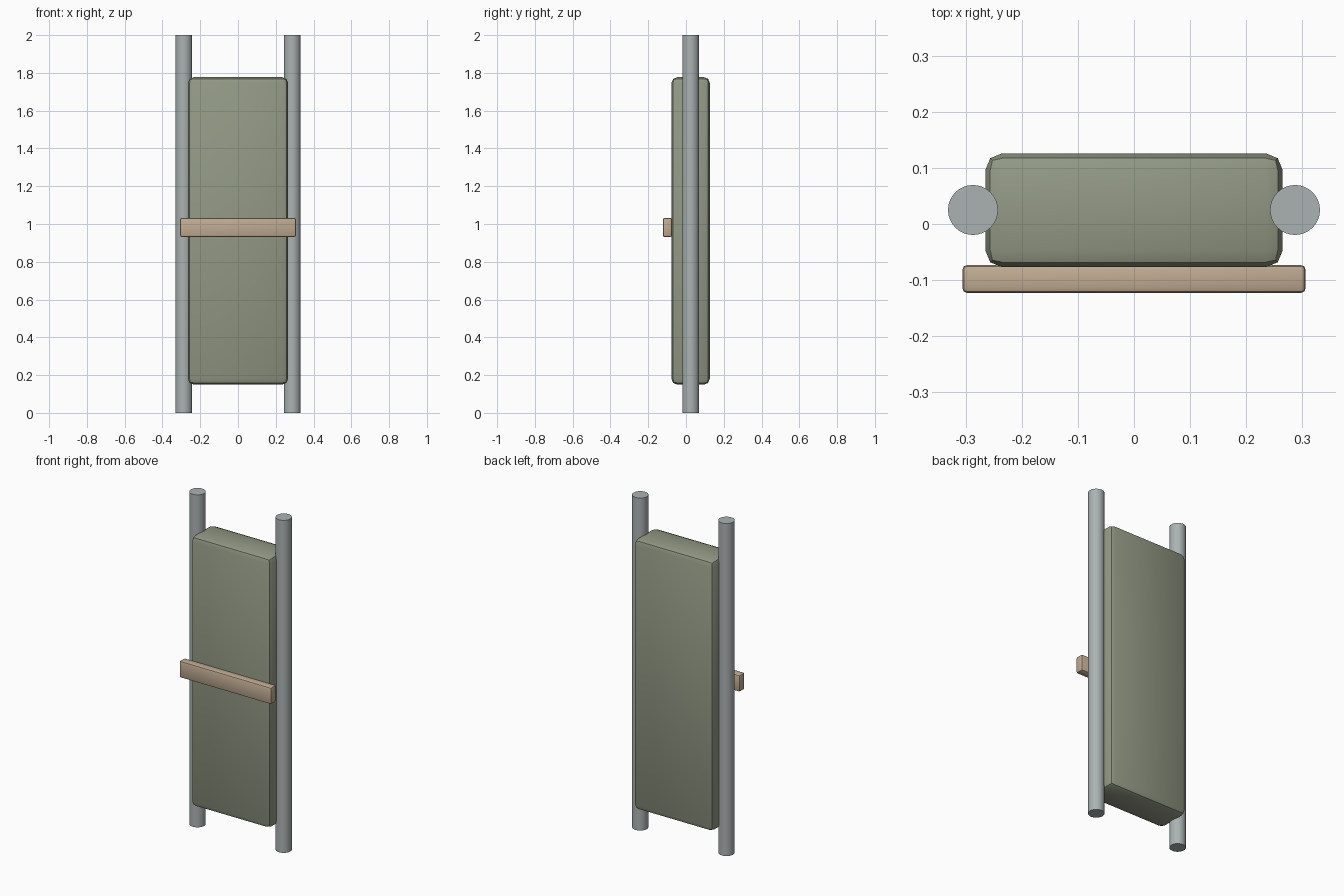
import bpy
import math

cube = bpy.data.objects.get("Cube")
if cube:
    bpy.data.objects.remove(cube, do_unlink=True)


def material(name, rgb):
    mat = bpy.data.materials.new(name)
    mat.use_nodes = True
    mat.diffuse_color = (*rgb, 1)
    mat.node_tree.nodes["Principled BSDF"].inputs["Base Color"].default_value = (*rgb, 1)
    return mat


olive = material("olive canvas", (0.29, 0.32, 0.235))
steel = material("grey steel", (0.41, 0.45, 0.45))
tan = material("tan webbing", (0.53, 0.41, 0.29))


def finish(name, mat):
    obj = bpy.context.object
    obj.name = obj.data.name = name
    obj.data.materials.append(mat)
    bpy.ops.object.shade_smooth_by_angle(angle=math.radians(30))
    return obj


def rounded_box(name, low, high, bevel, mat):
    centre = [(a + b) / 2 for a, b in zip(low, high)]
    bpy.ops.mesh.primitive_cube_add(size=1, location=centre)
    bpy.context.object.scale = [b - a for a, b in zip(low, high)]
    bpy.ops.object.transform_apply(location=False, rotation=False, scale=True)
    mod = bpy.context.object.modifiers.new("soft edges", 'BEVEL')
    mod.width = bevel
    mod.segments = 2
    bpy.ops.object.modifier_apply(modifier=mod.name)
    return finish(name, mat)


# Padded bed between the poles
rounded_box("stretcher_bed", (-0.265, -0.077, 0.15), (0.265, 0.126, 1.777), 0.03, olive)

# Strap across the front
rounded_box("strap", (-0.306, -0.123, 0.932), (0.306, -0.073, 1.032), 0.009, tan)

# Carrying poles
for side, x in (("left", 0.287), ("right", -0.287)):
    bpy.ops.mesh.primitive_cylinder_add(vertices=32, radius=0.0445, depth=2, location=(x, 0.025, 1))
    finish(side + "_pole", steel)
